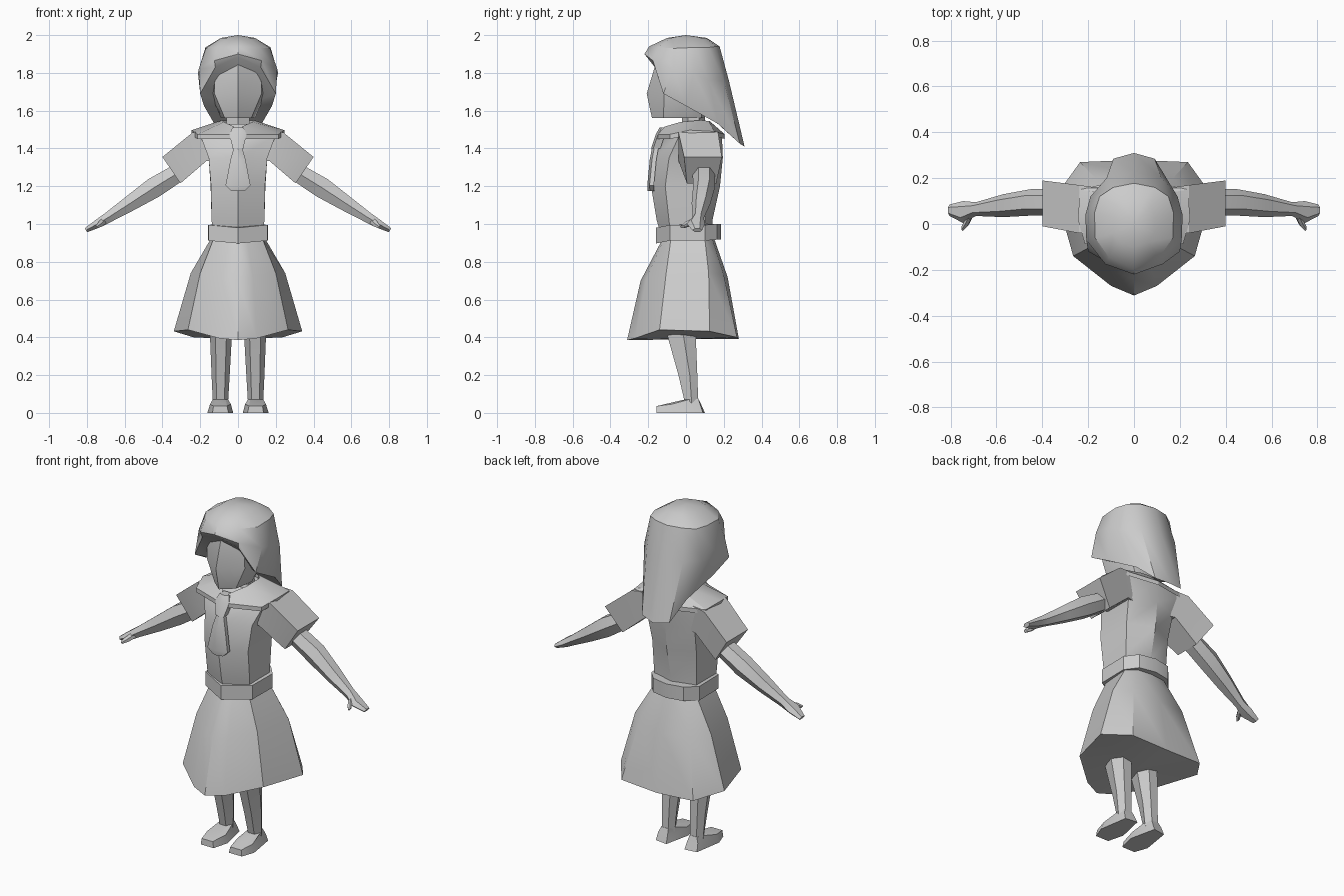
import bpy, bmesh, math
from mathutils import Vector

grey = bpy.data.materials.new("light_grey")
grey.diffuse_color = (0.6, 0.6, 0.6, 1)


def loft(name, rings, start=None, end=None, caps=True, angle=35):
    """Skin closed rings; caps are n-gons, or fans to a given point."""
    bm = bmesh.new()
    loops = [[bm.verts.new(p) for p in r] for r in rings]
    n = len(loops[0])
    for a, b in zip(loops, loops[1:]):
        for i in range(n):
            j = (i + 1) % n
            bm.faces.new((a[i], a[j], b[j], b[i]))
    for loop, tip in ((loops[0], start), (loops[-1], end)):
        if tip:
            c = bm.verts.new(tip)
            for i in range(n):
                bm.faces.new((loop[i], loop[(i + 1) % n], c))
        elif caps:
            bm.faces.new(loop)
    bmesh.ops.recalc_face_normals(bm, faces=bm.faces[:])
    me = bpy.data.meshes.new(name)
    bm.to_mesh(me)
    bm.free()
    me.materials.append(grey)
    ob = bpy.data.objects.new(name, me)
    bpy.context.collection.objects.link(ob)
    bpy.ops.object.select_all(action='DESELECT')
    ob.select_set(True)
    bpy.context.view_layer.objects.active = ob
    bpy.ops.object.shade_smooth_by_angle(angle=math.radians(angle))
    return ob


def full(half):
    """Complete a half ring running from front centre to back centre."""
    return half + [(-x, y, z) for x, y, z in reversed(half[1:-1])]


def level(z, pts):
    return full([(x, y, z) for x, y in pts])


def both(name, rings, **kw):
    """Right part and its mirrored left twin."""
    loft("right_" + name, rings, **kw)
    loft("left_" + name, [[(-x, y, z) for x, y, z in r] for r in rings], **kw)


# Skirt, closed underneath
loft("skirt", [
    full([(0, -.135, .9), (.05, -.12, .91), (.13, -.08, .92), (.145, .1, .92), (.09, .14, .92), (0, .15, .92)]),
    full([(0, -.24, .7), (.08, -.21, .71), (.2, -.105, .74), (.25, .12, .74), (.17, .2, .73), (0, .22, .72)]),
    full([(0, -.312, .385), (.1, -.27, .395), (.265, -.14, .44), (.34, .125, .432), (.235, .27, .4), (0, .28, .39)]),
], end=(0, 0, .39))

# Belt, dipping at the front
belt = [(0, -.16, -.015), (.155, -.085, 0), (.158, .1, 0), (.1, .165, .005), (0, .185, .005)]
loft("belt", [full([(x, y, z + h) for x, y, z in belt]) for h in (.912, .995)])

# Torso
loft("torso", [
    level(.93, [(0, -.13), (.13, -.08), (.13, .1), (0, .14)]),
    level(1.02, [(0, -.155), (.14, -.09), (.14, .1), (0, .14)]),
    level(1.2, [(0, -.185), (.143, -.11), (.145, .11), (0, .18)]),
    level(1.35, [(0, -.165), (.155, -.09), (.155, .14), (0, .195)]),
    level(1.47, [(0, -.115), (.2, -.035), (.2, .15), (0, .19)]),
    level(1.53, [(0, -.06), (.08, -.02), (.08, .1), (0, .13)]),
])

# Neck
loft("neck", [[(.07 * math.sin(a * math.pi / 3), .04 - .06 * math.cos(a * math.pi / 3), z)
               for a in range(6)] for z in (1.48, 1.6)])

# Collar: two thick flaps joined along the back, open in front
inner = [(.02, -.115, 1.515), (.075, -.03, 1.54), (.085, .08, 1.55), (.05, .12, 1.545), (0, .125, 1.545)]
outer = [(.04, -.15, 1.475), (.215, -.085, 1.475), (.245, .02, 1.497), (.235, .15, 1.49), (0, .205, 1.475)]


def strip(half):
    return half + [(-x, y, z) for x, y, z in reversed(half[:-1])]


drop = lambda pts: [(x, y, z - .025) for x, y, z in pts]
sections = zip(strip(inner), strip(outer), strip(drop(outer)), strip(drop(inner)))
loft("collar", [list(s) for s in sections], angle=25)

# Neckerchief knot and tail
def slab(name, rows, thick):
    loft(name, [[(-w, y + .012, z), (0, y, z), (w, y + .012, z), (w, y + thick, z), (-w, y + thick, z)]
                for w, y, z in rows])


slab("tie_knot", [(.03, -.14, 1.51), (.045, -.16, 1.475), (.028, -.185, 1.4)], .05)
slab("tie_tail", [(.022, -.18, 1.405), (.04, -.192, 1.34), (.066, -.205, 1.205), (.035, -.203, 1.175)], .035)

# Short sleeves
both("sleeve", [
    [(.1, -.03, 1.5), (.1, .15, 1.5), (.1, .14, 1.33), (.1, -.03, 1.33)],
    [(.24, -.04, 1.485), (.24, .17, 1.485), (.165, .15, 1.335), (.165, -.04, 1.335)],
    [(.4, -.01, 1.355), (.4, .19, 1.355), (.305, .16, 1.215), (.305, .005, 1.215)],
], angle=20)


# Arms and hands: six-sided rings across the arm direction
def arm_ring(c, ry, rp):
    c, up = Vector(c), Vector((.54, 0, .84))
    return [tuple(c + Vector((0, ry * math.cos(a), 0)) + up * rp * math.sin(a))
            for a in (k * math.pi / 3 for k in range(6))]


both("arm", [arm_ring(*r) for r in (
    ((.31, .095, 1.275), .06, .055), ((.445, .095, 1.192), .058, .063),
    ((.57, .08, 1.11), .05, .048), ((.69, .065, 1.033), .03, .032),
    ((.745, .052, 1.0), .048, .026), ((.805, .06, .967), .025, .014))])
both("thumb", [arm_ring(*r) for r in (
    ((.705, .055, 1.02), .022, .02), ((.728, .01, 1.0), .022, .018), ((.748, -.018, .985), .013, .01))])

# Legs
both("leg", [[(cx - w, yc, z), (cx - w * .5, y0, z), (cx + w * .5, y0, z),
              (cx + w, yc, z), (cx + w * .5, y1, z), (cx - w * .5, y1, z)]
             for cx, w, y0, yc, y1, z in (
                 (.09, .06, -.11, -.02, .05, .45),
                 (.092, .048, -.04, .02, .06, .2),
                 (.093, .04, -.005, .03, .065, .05))])

# Shoes: flared sole narrowing to the ankle, sloping to the toe
both("shoe", [
    [(.05, -.157, 0), (.135, -.157, 0), (.162, -.08, 0), (.135, .09, 0), (.06, .1, 0), (.025, -.06, 0)],
    [(.058, -.155, .036), (.13, -.155, .036), (.148, -.075, .046), (.13, .075, .045), (.065, .08, .045), (.038, -.06, .046)],
    [(.065, -.01, .07), (.12, -.01, .07), (.133, .02, .072), (.117, .066, .075), (.07, .066, .075), (.053, .02, .072)],
], angle=25)

# Head with a centre ridge on the face
loft("head", [
    level(1.56, [(0, -.18), (.07, -.12), (.09, 0), (.06, .08), (0, .1)]),
    level(1.69, [(0, -.208), (.125, -.115), (.145, 0), (.12, .1), (0, .13)]),
    level(1.85, [(0, -.16), (.12, -.11), (.14, 0), (.12, .1), (0, .13)]),
])

# Hair: columns from fringe to back, each listed crown to tip
columns = [
    [(0, -.1, 1.985), (0, -.195, 1.94), (0, -.22, 1.9), (0, -.205, 1.885)],
    [(.06, -.08, 1.985), (.11, -.145, 1.935), (.125, -.175, 1.865), (.12, -.165, 1.83)],
    [(.09, -.04, 1.985), (.17, -.06, 1.93), (.208, -.07, 1.82), (.2, -.12, 1.69)],
    [(.09, .03, 1.985), (.172, .05, 1.935), (.212, .04, 1.8), (.18, .0, 1.625)],
    [(.075, .08, 1.985), (.15, .12, 1.935), (.19, .12, 1.76), (.125, .17, 1.53)],
    [(.045, .105, 1.985), (.09, .16, 1.94), (.12, .2, 1.76), (.09, .285, 1.425)],
    [(0, .11, 1.985), (0, .178, 1.94), (0, .228, 1.755), (0, .31, 1.41)],
]
loft("hair", [full(list(r)) for r in zip(*columns)], start=(0, 0, 2), end=(0, .08, 1.61))
